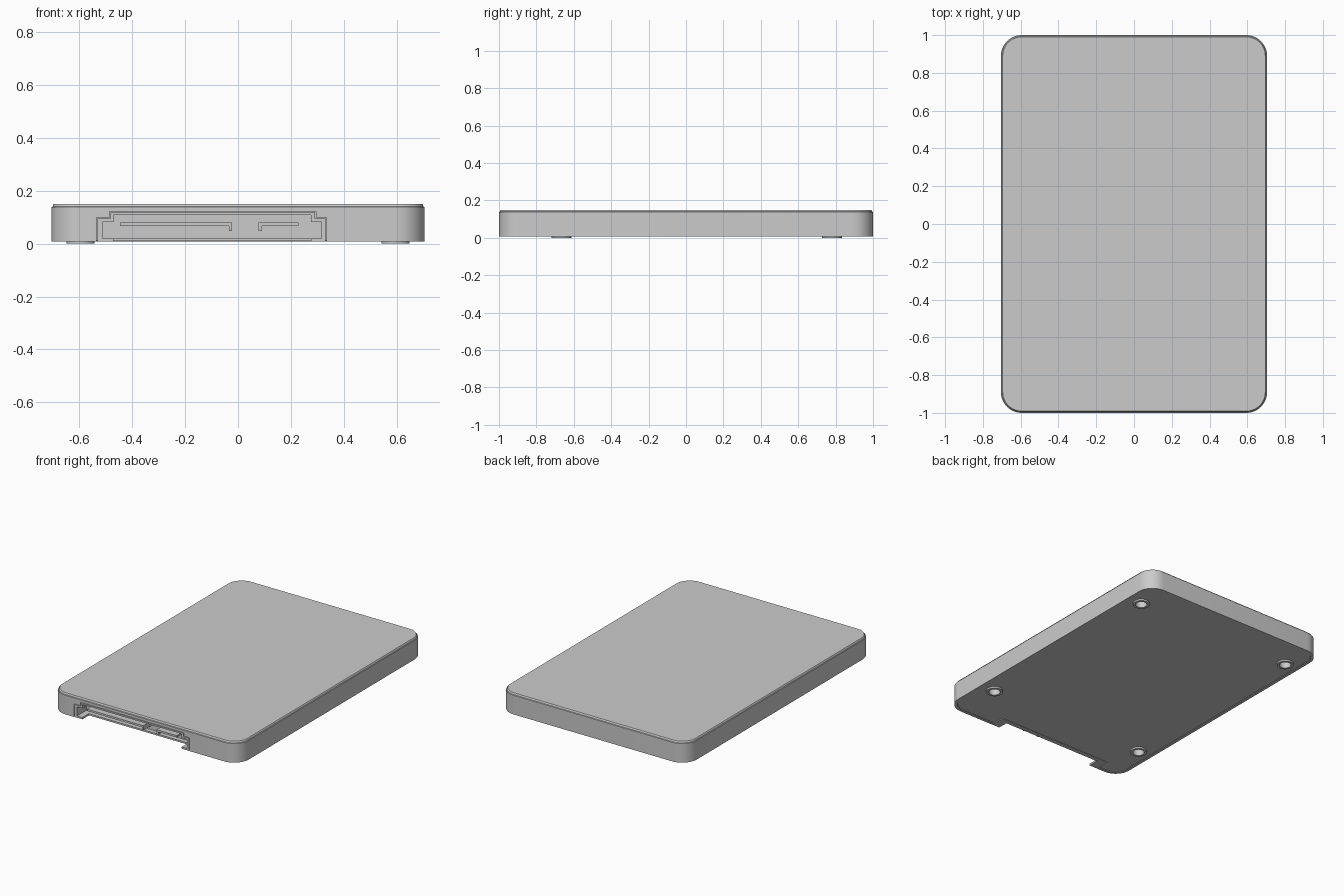
import bpy, bmesh, math

if "Cube" in bpy.data.objects:
    bpy.data.objects.remove(bpy.data.objects["Cube"])


def finish(name, bm):
    bmesh.ops.recalc_face_normals(bm, faces=bm.faces)
    mesh = bpy.data.meshes.new(name)
    bm.to_mesh(mesh)
    bm.free()
    ob = bpy.data.objects.new(name, mesh)
    bpy.context.collection.objects.link(ob)
    return ob


def activate(ob):
    bpy.ops.object.select_all(action='DESELECT')
    ob.select_set(True)
    bpy.context.view_layer.objects.active = ob


def smooth(ob):
    activate(ob)
    bpy.ops.object.shade_smooth_by_angle(angle=math.radians(30))


def loft(name, rings, closed=False):
    """Skin a list of equal-length point rings; cap the ends or join them."""
    bm = bmesh.new()
    loops = [[bm.verts.new(p) for p in ring] for ring in rings]
    pairs = list(zip(loops, loops[1:]))
    if closed:
        pairs.append((loops[-1], loops[0]))
    else:
        bm.faces.new(loops[0])
        bm.faces.new(loops[-1])
    for a, b in pairs:
        for i in range(len(a)):
            j = (i + 1) % len(a)
            bm.faces.new((a[i], a[j], b[j], b[i]))
    return finish(name, bm)


def extrude_y(name, profile, y0, y1):
    return loft(name, [[(x, y, z) for x, z in profile] for y in (y0, y1)])


def rounded_rect(hx, hy, r, z, seg=12):
    pts = []
    for k, (sx, sy) in enumerate(((1, 1), (-1, 1), (-1, -1), (1, -1))):
        for i in range(seg + 1):
            a = math.pi / 2 * (k + i / seg)
            pts.append((sx * (hx - r) + r * math.cos(a),
                        sy * (hy - r) + r * math.sin(a), z))
    return pts


def circle(cx, cy, r, z, n=32):
    return [(cx + r * math.cos(2 * math.pi * i / n),
             cy + r * math.sin(2 * math.pi * i / n), z) for i in range(n)]


def cut(target, cutter):
    mod = target.modifiers.new("cut", 'BOOLEAN')
    mod.operation = 'DIFFERENCE'
    mod.solver = 'EXACT'
    mod.object = cutter
    cutter.hide_render = True
    activate(target)
    bpy.ops.object.modifier_apply(modifier=mod.name)
    bpy.data.objects.remove(cutter, do_unlink=True)


# Case: lofted (inset, z) steps, recessed underside to stepped lid
steps = [(0.022, 0.011), (0.020, 0.008), (0, 0.008), (0, 0.138),
         (0.005, 0.140), (0.007, 0.147), (0.010, 0.150)]
case = loft("drive_case", [rounded_rect(0.705 - d, 1 - d, 0.11 - d, z)
                           for d, z in steps])

# Connector opening in the front edge
BACK = -0.90
cut(case, extrude_y("connector_cutter", [
    (-0.535, -0.05), (-0.535, 0.098), (-0.485, 0.098), (-0.485, 0.121),
    (0.295, 0.121), (0.295, 0.098), (0.335, 0.098), (0.335, -0.05)], -1.1, BACK))

# Screw bosses with holes
for sx in (-1, 1):
    for y, end in ((-0.665, "front"), (0.78, "back")):
        x = sx * 0.595
        cut(case, loft("hole_cutter", [circle(x, y, 0.045, z) for z in (-0.05, 0.08)]))
        boss = loft(f"screw_boss_{end}_{'left' if sx < 0 else 'right'}",
                    [circle(x, y, r, z) for r, z in
                     ((0.053, 0.02), (0.053, 0), (0.036, 0), (0.036, 0.082),
                      (0.046, 0.082), (0.046, 0.02))], closed=True)
        smooth(boss)
smooth(case)

# Connector shroud with short floor flaps at both ends
extrude_y("connector_shroud", [
    (-0.531, 0.008), (-0.531, 0.094), (-0.481, 0.094), (-0.481, 0.118),
    (0.291, 0.118), (0.291, 0.094), (0.331, 0.094), (0.331, 0.008),
    (0.275, 0.008), (0.275, 0.020), (0.315, 0.020), (0.315, 0.082),
    (0.275, 0.082), (0.275, 0.108), (-0.471, 0.108), (-0.471, 0.082),
    (-0.511, 0.082), (-0.511, 0.020), (-0.471, 0.020), (-0.471, 0.008)],
    -0.999, BACK + 0.002)

# Shroud floor set back behind the notch
extrude_y("connector_floor", [(-0.471, 0.009), (-0.471, 0.020),
                              (0.275, 0.020), (0.275, 0.009)], -0.93, BACK + 0.002)

# Contact blades: L sections with a downward key at the facing ends
for name, outer, key, t in (("power_blade", -0.445, -0.022, -0.012),
                            ("data_blade", 0.228, 0.078, 0.012)):
    extrude_y(name, [(outer, 0.066), (outer, 0.079), (key, 0.079), (key, 0.047),
                     (key + t, 0.047), (key + t, 0.066)], -0.985, BACK + 0.005)
